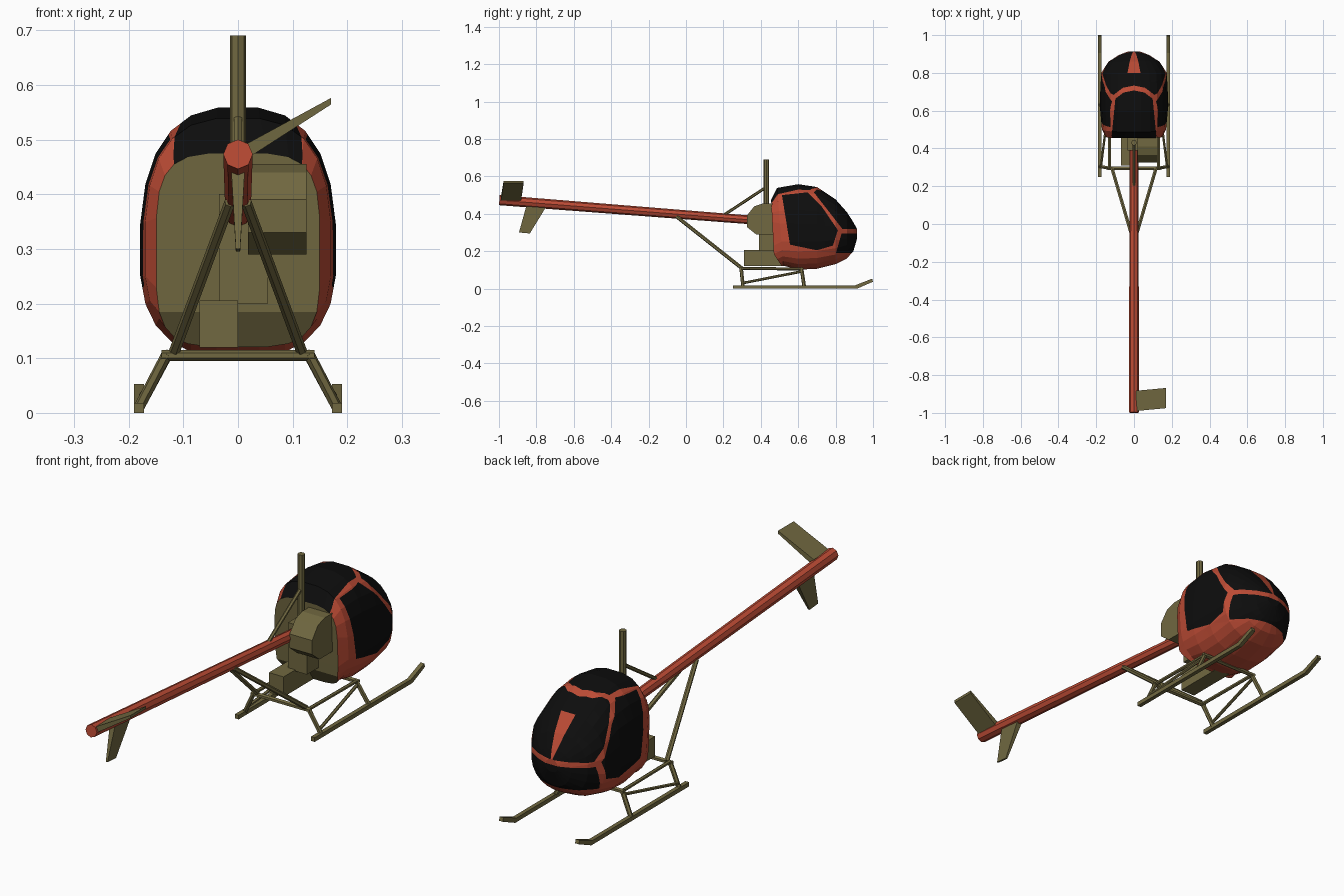
import bpy, bmesh, math
from mathutils import Vector

cube = bpy.data.objects.get("Cube")
if cube:
    bpy.data.objects.remove(cube)


def material(name, r, g, b):
    m = bpy.data.materials.new(name)
    m.use_nodes = True
    m.diffuse_color = (r, g, b, 1)
    node = next(n for n in m.node_tree.nodes if n.type == 'BSDF_PRINCIPLED')
    node.inputs["Base Color"].default_value = (r, g, b, 1)
    node.inputs["Roughness"].default_value = 0.7
    return m


RED = material("body red", 0.5, 0.07, 0.035)
BLACK = material("window black", 0.004, 0.004, 0.004)
OLIVE = material("frame olive", 0.165, 0.14, 0.052)


def finish(name, bm, *mats):
    bmesh.ops.recalc_face_normals(bm, faces=bm.faces)
    mesh = bpy.data.meshes.new(name)
    bm.to_mesh(mesh)
    bm.free()
    for m in mats:
        mesh.materials.append(m)
    ob = bpy.data.objects.new(name, mesh)
    bpy.context.collection.objects.link(ob)
    return ob


def tube(name, a, b, r, mat=OLIVE, sides=6, r2=None):
    """Straight bar from a to b."""
    a, b = Vector(a), Vector(b)
    bm = bmesh.new()
    bmesh.ops.create_cone(bm, cap_ends=True, segments=sides, radius1=r,
                          radius2=r2 or r, depth=(b - a).length)
    bmesh.ops.rotate(bm, verts=bm.verts,
                     matrix=(b - a).to_track_quat('Z', 'Y').to_matrix())
    bmesh.ops.translate(bm, verts=bm.verts, vec=(a + b) / 2)
    return finish(name, bm, mat)


def hull(name, points, mat=OLIVE):
    bm = bmesh.new()
    for p in points:
        bm.verts.new(p)
    bmesh.ops.convex_hull(bm, input=bm.verts)
    bmesh.ops.dissolve_limit(bm, angle_limit=0.01, verts=bm.verts, edges=bm.edges)
    return finish(name, bm, mat)


def slab(name, x0, x1, outline):
    """Side outline of (y, z) points, stretched from x0 to x1."""
    return hull(name, [(x, y, z) for x in (x0, x1) for y, z in outline])


def box(name, x0, x1, y0, y1, z0, z1):
    return slab(name, x0, x1, [(y0, z0), (y1, z0), (y1, z1), (y0, z1)])


# Cabin shell: sections (y, bottom, top, half width, roundness, backward lean)
SECTIONS = [
    (0.455, 0.12, 0.475, 0.15, 4.0, 0.05),
    (0.487, 0.122, 0.54, 0.171, 2.8, 0.08),
    (0.6, 0.1, 0.56, 0.18, 2.6, 0),
    (0.7, 0.105, 0.545, 0.18, 2.6, 0),
    (0.8, 0.13, 0.478, 0.175, 2.5, 0),
    (0.86, 0.16, 0.41, 0.135, 2.3, 0),
    (0.895, 0.2, 0.355, 0.08, 2.2, 0),
    (0.914, 0.265, 0.32, 0.03, 2, 0),
]
N = 24
bm = bmesh.new()
rings = []
for y, zb, zt, w, n, lean in SECTIONS:
    ring = []
    for i in range(N):
        t = math.tau * (i + 0.5) / N - math.pi / 2
        c, s = math.cos(t), math.sin(t)
        x = w * math.copysign(abs(c) ** (2 / n), c)
        z = 0.29 + (zt - 0.29 if s > 0 else 0.29 - zb) * math.copysign(abs(s) ** (2 / n), s)
        yy = y + lean * (zt - z)
        if not rings:
            yy += 0.6 * max(0, 0.185 - z)
        ring.append(bm.verts.new((x, yy, z)))
    rings.append(ring)
for a, b in zip(rings, rings[1:]):
    for i in range(N):
        j = (i + 1) % N
        bm.faces.new((a[i], a[j], b[j], b[i]))
for ring, index in ((rings[0], 2), (rings[-1], 0)):
    for i in range(N // 2 - 1):
        f = bm.faces.new((ring[i], ring[i + 1], ring[N - 2 - i], ring[N - 1 - i]))
        f.material_index = index

# Window borders: planes as (normal, distance), positive side is glass
def side_line(p, q):
    n = Vector((0, p[1] - q[1], q[0] - p[0])).normalized()
    return n, n.dot(Vector((0, *p)))


def plane(nx, ny, nz, d):
    return Vector((nx, ny, nz)), d


door_pts = [(0.556, 0.235), (0.7, 0.205), (0.785, 0.23), (0.812, 0.312),
            (0.727, 0.437), (0.65, 0.515), (0.513, 0.5)]
door = [side_line(p, q) for p, q in zip(door_pts, door_pts[1:] + door_pts[:1])]
roof_sides = [plane(s, -0.1, 0, -0.165) for s in (1, -1)]
front_arch = [plane(s * k, 1, 0, d) for s in (1, -1) for k, d in ((0.2, 0.733), (0.75, 0.765))]
rear_arch = [plane(-s * k, -1, 0, -d) for s in (1, -1) for k, d in ((0.2, 0.707), (0.75, 0.737))]
screen = [side_line((0.672, 0.53), (0.837, 0.318)), plane(0, 0, 1, 0.318)]
chin = [side_line((0.832, 0.296), (0.802, 0.19)), plane(0, 0, 1, 0.19), plane(0, 0, -1, -0.296)]


def inside(c, planes):
    return all(n.dot(c) > d for n, d in planes)


for n, d in door + roof_sides + front_arch + rear_arch + screen + chin:
    bmesh.ops.bisect_plane(bm, geom=bm.verts[:] + bm.edges[:] + bm.faces[:],
                           plane_co=n * (d / n.length_squared), plane_no=n, dist=1e-5)
for f in bm.faces:
    c = f.calc_center_median()
    if f.material_index == 2:
        continue
    # the front arch is the nearer of its two slopes on each side
    ahead = inside(c, front_arch[:2]) or inside(c, front_arch[1::2])
    ahead = any(all(n.dot(c) > d for n, d in [p]) for p in front_arch
                if p[0].x * c.x > 0)
    roof = inside(c, roof_sides) and c.z > 0.46 and inside(
        c, [p for p in rear_arch if p[0].x * c.x <= 0])
    if inside(c, door) or roof or (ahead and inside(c, screen)) or inside(c, chin):
        f.material_index = 1
finish("cabin", bm, RED, BLACK, OLIVE)

# Tail boom, rotor mast and its brace
tube("tail_boom", (0, -0.998, 0.473), (0, 0.44, 0.36), 0.027, RED, 8, 0.023)
tube("rotor_mast", (0, 0.43, 0.33), (0, 0.43, 0.69), 0.015, sides=8)
tube("mast_brace", (0, 0.425, 0.54), (0, 0.19, 0.385), 0.008)

# Tail surfaces
hull("tail_plane", [(x, y, z + dz) for x, y, z, t in
     ((0.01, -0.883, 0.475, 0.014), (0.01, -0.99, 0.475, 0.014),
      (0.17, -0.868, 0.57, 0.006), (0.17, -0.975, 0.57, 0.006)) for dz in (-t, t)])
hull("tail_fin", [(x, y, z) for y, z, t in
     ((-0.85, 0.455, 0.013), (-0.74, 0.45, 0.013),
      (-0.835, 0.295, 0.004), (-0.893, 0.3, 0.004)) for x in (-t, t)])

# Engine parts behind the cabin
slab("engine_cowl", 0.018, 0.125,
     [(0.325, 0.33), (0.325, 0.39), (0.365, 0.44), (0.41, 0.455),
      (0.48, 0.455), (0.48, 0.29), (0.375, 0.29)])
box("engine_block", -0.035, 0.055, 0.39, 0.5, 0.2, 0.4)
box("battery_box", -0.07, 0, 0.31, 0.54, 0.12, 0.206)

# Landing gear
tube("rear_cross_bar", (-0.14, 0.295, 0.105), (0.14, 0.295, 0.105), 0.01)
tube("front_cross_bar", (-0.14, 0.62, 0.105), (0.14, 0.62, 0.105), 0.01)
for side, s in (("left", 1), ("right", -1)):
    xs = sorted((s * 0.172, s * 0.19))
    box(side + "_skid", *xs, 0.25, 0.91, 0, 0.018)
    slab(side + "_skid_tip", *xs, [(0.905, 0), (0.905, 0.018), (0.995, 0.053), (1, 0.037), (0.915, 0)])
    rear_top, front_top = (s * 0.13, 0.295, 0.108), (s * 0.13, 0.618, 0.105)
    tube(side + "_rear_leg", rear_top, (s * 0.18, 0.305, 0.012), 0.01)
    tube(side + "_front_leg", front_top, (s * 0.18, 0.632, 0.012), 0.01)
    tube(side + "_side_rail", rear_top, front_top, 0.008)
    tube(side + "_diagonal_rail", (s * 0.175, 0.305, 0.03), (s * 0.135, 0.62, 0.092), 0.007)
    tube(side + "_boom_strut", (s * 0.118, 0.3, 0.108), (s * 0.015, -0.05, 0.385), 0.01)
